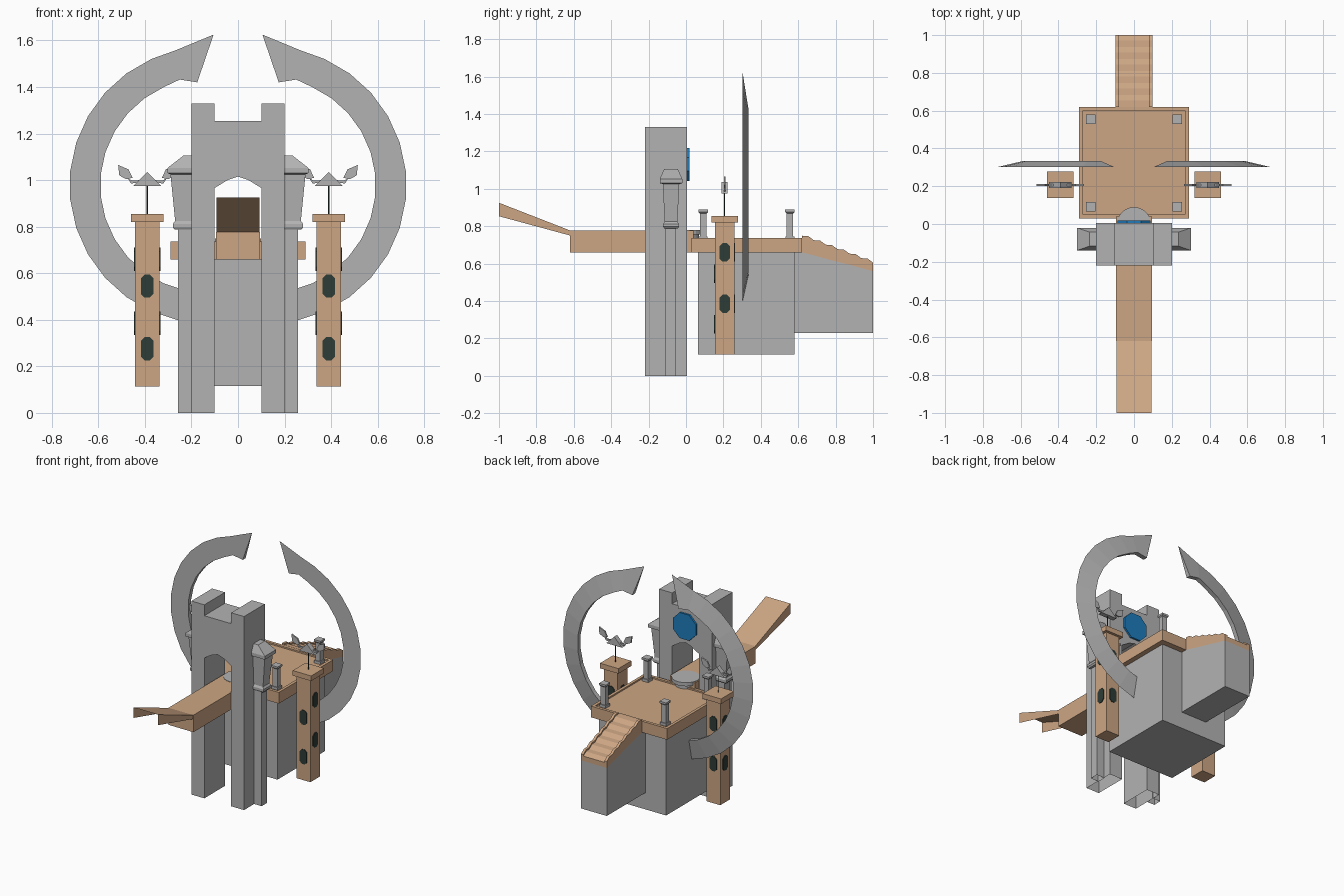
import bpy, bmesh
from math import sin, cos, pi, radians
from mathutils import Vector

cube = bpy.data.objects.get("Cube")
if cube:
    bpy.data.objects.remove(cube, do_unlink=True)


def material(name, rgb):
    m = bpy.data.materials.new(name)
    m.use_nodes = True
    m.diffuse_color = (*rgb, 1)
    m.node_tree.nodes["Principled BSDF"].inputs["Base Color"].default_value = (*rgb, 1)
    return m


GREY = material("stone grey", (0.45, 0.45, 0.45))
TAN = material("sandstone tan", (0.61, 0.38, 0.23))
BLUE = material("glass blue", (0.013, 0.2, 0.5))
DARK = material("window dark green", (0.026, 0.045, 0.038))


def finish(name, mat, bm, drop=None):
    """Turn a bmesh into an object, leaving out faces whose normal passes drop."""
    bmesh.ops.recalc_face_normals(bm, faces=bm.faces)
    if drop:
        gone = [f for f in bm.faces if drop(f)]
        bmesh.ops.delete(bm, geom=gone, context='FACES')
    me = bpy.data.meshes.new(name)
    bm.to_mesh(me)
    bm.free()
    me.materials.append(mat)
    ob = bpy.data.objects.new(name, me)
    bpy.context.collection.objects.link(ob)
    return ob


def skin(name, mat, loops, drop=None):
    """Join a row of equal loops of points and cap both ends."""
    bm = bmesh.new()
    rows = [[bm.verts.new(p) for p in loop] for loop in loops]
    n = len(rows[0])
    for a, b in zip(rows, rows[1:]):
        for i in range(n):
            j = (i + 1) % n
            bm.faces.new((a[i], a[j], b[j], b[i]))
    bm.faces.new(rows[0])
    bm.faces.new(rows[-1])
    return finish(name, mat, bm, drop)


def prism(name, mat, pts, axis, lo, hi, drop=None):
    """Extrude a flat profile along x, y or z."""
    def place(p, t):
        c = list(p)
        c.insert("xyz".index(axis), t)
        return Vector(c)
    return skin(name, mat, [[place(p, t) for p in pts] for t in (lo, hi)], drop)


def stack(name, mat, rings, drop=None):
    """Stack rectangles given as (x0, x1, y0, y1, z)."""
    return skin(name, mat, [[(a, c, z), (b, c, z), (b, d, z), (a, d, z)]
                            for a, b, c, d, z in rings], drop)


def block(name, mat, x, y, z, drop=None):
    return stack(name, mat, [(*x, *y, z[0]), (*x, *y, z[1])], drop)


def circle(r, n, cu=0, cv=0, turn=0):
    return [(cu + r * cos(2 * pi * i / n + turn), cv + r * sin(2 * pi * i / n + turn))
            for i in range(n)]


def on_ground(f):
    return f.normal.z < -0.9 and f.calc_center_median().z < 0.05


# Gatehouse with a pointed passage and a notched top
half = [(0.2, 0), (0.2, 1.33), (0.102, 1.33), (0.102, 1.255)]
passage = [(0.102, 0), (0.102, 0.965), (0.045, 1.0), (0, 1.015)]
outline = half + [(-x, z) for x, z in reversed(half)]
outline += [(-x, z) for x, z in passage] + passage[-2::-1]
prism("gatehouse", GREY, outline, 'y', -0.22, 0.005, on_ground)

# Round window on the back of the gatehouse
prism("round_window", BLUE, circle(0.095, 8, 0, 1.13, pi / 8), 'y', 0.005, 0.018)

# Drawbridge deck and raised, hollow ramp
block("bridge_deck", TAN, (-0.095, 0.095), (-0.62, 0.04), (0.66, 0.777))
prism("bridge_ramp", TAN, [(-1, 0.925), (-0.62, 0.777), (-0.62, 0.75), (-1, 0.853)],
      'x', -0.093, 0.093, lambda f: f.normal.z < -0.5 or abs(f.normal.y) > 0.9)

# Keep, stair support and platform
block("keep", GREY, (-0.255, 0.255), (0.065, 0.58), (0.115, 0.665))
prism("stair_support", GREY, [(0.57, 0.23), (1, 0.23), (1, 0.56), (0.62, 0.66), (0.57, 0.66)],
      'x', -0.098, 0.098)
stack("platform", TAN, [(-0.29, 0.29, 0.03, 0.62, 0.66), (-0.29, 0.29, 0.03, 0.62, 0.737),
                        (-0.27, 0.27, 0.05, 0.6, 0.737), (-0.27, 0.27, 0.05, 0.6, 0.727)])

# Round dais behind the gate
prism("dais_foot", GREY, circle(0.07, 20), 'z', 0.725, 0.755)
prism("dais_top", GREY, circle(0.09, 20), 'z', 0.755, 0.78)


# Stairs with stepped side walls
def stair_profile(lift):
    pts = []
    for i in range(6):
        y, z = 0.62 + 0.0633 * i, 0.738 + lift - 0.024 * i
        pts += [(y, z), (y + 0.035, z - 0.003)]
    return pts + [(1, 0.594 + lift), (1, 0.558), (0.62, 0.658)]


prism("stairs", TAN, stair_profile(0), 'x', -0.08, 0.08)
for side in (-1, 1):
    prism("stair_wall", TAN, stair_profile(0.011), 'x', side * 0.08, side * 0.098)

# Corner posts with caps
for x in (-0.23, 0.23):
    for y in (0.092, 0.555):
        stack("corner_post", GREY, [(x - w, x + w, y - w, y + w, z) for w, z in (
            (0.024, 0.725), (0.024, 0.745), (0.018, 0.745), (0.018, 0.868),
            (0.025, 0.875), (0.025, 0.888))])


def window(axis, u, z, face, out):
    """Thin long eight-sided window plate on a tower wall."""
    w, h, c = 0.027, 0.05, 0.016
    pts = [(w, h - c), (w - c, h), (c - w, h), (-w, h - c)]
    pts += [(-a, -b) for a, b in pts]
    prism("tower_window", DARK, [(u + a, z + b) for a, b in pts], axis, face, face + out * 0.004)


for s in (-1, 1):
    # Half turret on a slim column beside the gatehouse
    block("turret_column", GREY, (s * 0.195, s * 0.257), (-0.11, -0.053), (0, 0.8), on_ground)
    stack("turret", GREY, [(s * 0.195, s * x, -0.08 - w, -0.08 + w, z) for x, w, z in (
        (0.272, 0.036, 0.787), (0.28, 0.042, 0.797), (0.28, 0.042, 0.812),
        (0.27, 0.034, 0.825), (0.29, 0.044, 1.025), (0.302, 0.06, 1.03),
        (0.302, 0.06, 1.053), (0.235, 0.037, 1.105))])

    # Side tower with windows
    cx, cy = s * 0.39, 0.207
    stack("side_tower", TAN, [(cx - w, cx + w, cy - w, cy + w, z) for w, z in (
        (0.052, 0.113), (0.052, 0.82), (0.07, 0.82), (0.07, 0.855))])
    for z in (0.275, 0.545):
        window('y', cx, z, cy - 0.052, -1)
    for z in (0.385, 0.66):
        window('y', cx, z, cy + 0.052, 1)
        for d in (-1, 1):
            window('x', cy, z, cx + d * 0.052, d)

    # Winged vane on a thin pole
    prism("vane_pole", DARK, circle(0.003, 6, cx, cy), 'z', 0.85, 0.98)
    prism("vane_roof", GREY, [(cx - 0.06, 0.975), (cx + 0.06, 0.975), (cx, 1.035)],
          'y', cy - 0.016, cy + 0.016)
    for d in (-1, 1):
        wing = [(0.125, 1.065), (0.08, 1.046), (0.063, 1.01), (0.09, 1.004), (0.12, 1.02)]
        arm = [(0.085, 1.01), (0.07, 0.986), (0.035, 0.988), (0.03, 1.0), (0.066, 0.998)]
        for name, pts in (("vane_wing", wing), ("vane_arm", arm)):
            prism(name, GREY, [(cx + d * a, z) for a, z in pts], 'y', cy - 0.005, cy + 0.005)

    # Crescent horn, thick at the inner rim and sharp at the outer one
    rims = []
    for i in range(13):
        t = radians(-78 + 144 * i / 12)
        rims.append([(0.13 + r * cos(t), 0.978 + r * sin(t)) for r in (0.594, 0.462)])
    rims += [[(0.27, 1.557), (0.25, 1.432)], [(0.105, 1.625), (0.175, 1.42)]]
    skin("crescent_horn", GREY, [[(s * o[0], 0.302, o[1]), (s * i[0], 0.302, i[1]),
                                  (s * i[0], 0.333, i[1])] for o, i in rims])
